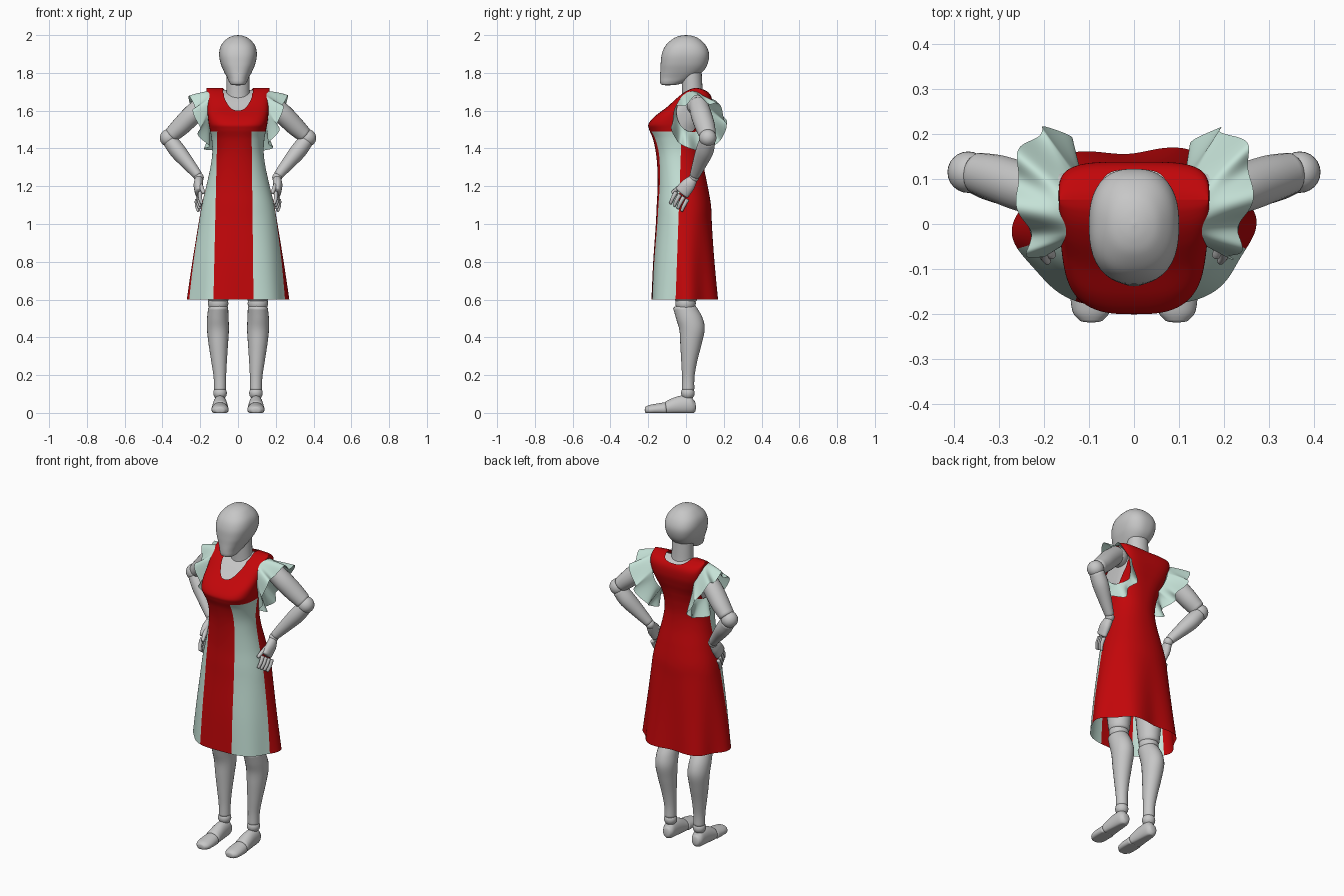
import bpy, bmesh, math
from mathutils import Vector

if "Cube" in bpy.data.objects:
    bpy.data.objects.remove(bpy.data.objects["Cube"])


def material(name, rgb):
    m = bpy.data.materials.new(name)
    m.diffuse_color = (*rgb, 1)
    m.use_nodes = True
    m.node_tree.nodes["Principled BSDF"].inputs["Base Color"].default_value = m.diffuse_color
    return m


GREY = material("mannequin grey", (0.57, 0.57, 0.57))
RED = material("dress red", (0.54, 0.002, 0.003))
MINT = material("pale mint", (0.56, 0.76, 0.68))


def finish(name, bm, *mats):
    bmesh.ops.remove_doubles(bm, verts=bm.verts, dist=1e-5)
    bmesh.ops.recalc_face_normals(bm, faces=bm.faces)
    me = bpy.data.meshes.new(name)
    bm.to_mesh(me)
    bm.free()
    for m in mats:
        me.materials.append(m)
    me.shade_smooth()
    ob = bpy.data.objects.new(name, me)
    bpy.context.collection.objects.link(ob)
    return ob


def skin(rows, cap=False):
    """Join closed rows of points into a quad surface."""
    bm = bmesh.new()
    vs = [[bm.verts.new(p) for p in r] for r in rows]
    n = len(rows[0])
    for a, b in zip(vs, vs[1:]):
        for i in range(n):
            j = (i + 1) % n
            bm.faces.new((a[i], a[j], b[j], b[i]))
    if cap:
        bm.faces.new(vs[0])
        bm.faces.new(vs[-1])
    return bm


def refine(table, k):
    """Catmull-Rom interpolation of a table of sections."""
    out = []
    last = len(table) - 1
    for i in range(last):
        p = [table[max(0, min(last, i + d))] for d in (-1, 0, 1, 2)]
        for s in range(k):
            t = s / k
            out.append([b + 0.5 * t * (c - a + t * (2*a - 5*b + 4*c - d + t * (3*(b - c) + d - a)))
                        for a, b, c, d in zip(*p)])
    out.append(list(table[-1]))
    return out


def loft(table, k, cols, fold=0.0, cap=False):
    """Sections are (z, half width, y front, y back, roundness exponent)."""
    rows = []
    for z, hw, yf, yb, n in refine(table, k):
        row = []
        for i in range(cols):
            a = 2 * math.pi * i / cols
            c, s = math.cos(a), math.sin(a)
            r = (abs(c) ** n + abs(s) ** n) ** (-1 / n)
            wave = fold * max(0, min(1, (1.05 - z) / 0.45)) * math.cos(6 * a - 0.45)
            r *= 1 + wave * (0.65 + 0.35 * s)
            row.append((hw * c * r, (yf + yb) / 2 + (yb - yf) / 2 * s * r, z))
        rows.append(row)
    return skin(rows, cap)


def tube(name, secs, hint=(1, 0, 0), k=5, cols=24, floor=None):
    """Limb through (x, y, z, radius along hint, other radius) with rounded ends."""
    secs = refine(secs, k)
    d = (Vector(secs[-1][:3]) - Vector(secs[0][:3])).normalized()
    u = Vector(hint)
    u = (u - d * u.dot(d)).normalized()
    v = d.cross(u)
    full = []
    for s, e in ((secs[0], -1), (secs[-1], 1)):
        ends = []
        for q in (1, 0.8, 0.45):
            off = Vector(s[:3]) + d * e * q * 0.35 * min(s[3], s[4])
            w = math.sqrt(max(0, 1 - q * q))
            ends.append([*off, s[3] * w, s[4] * w])
        full.append(ends)
    rows = []
    for x, y, z, ru, rv in full[0] + secs + full[1][::-1]:
        row = []
        for i in range(cols):
            a = 2 * math.pi * i / cols
            p = Vector((x, y, z)) + u * ru * math.cos(a) + v * rv * math.sin(a)
            if floor is not None:
                p.z = max(p.z, floor)
            row.append(p)
        rows.append(row)
    return finish(name, skin(rows), GREY)


def ball(name, loc, r):
    bm = bmesh.new()
    bmesh.ops.create_uvsphere(bm, u_segments=24, v_segments=14, radius=r)
    bmesh.ops.translate(bm, verts=bm.verts, vec=loc)
    finish(name, bm, GREY)


# Dress sections, hem to shoulder ridge
DRESS = [(0.60, .26, -.185, .168, 2.2), (0.80, .236, -.175, .152, 2.2), (1.00, .208, -.16, .138, 2.2),
         (1.10, .192, -.155, .132, 2.2), (1.20, .168, -.15, .115, 2.2), (1.30, .146, -.152, .095, 2.2),
         (1.38, .136, -.16, .088, 2.2), (1.45, .14, -.175, .094, 2.4), (1.50, .149, -.195, .104, 2.7),
         (1.53, .155, -.198, .112, 3), (1.57, .16, -.165, .125, 3.5), (1.62, .165, -.10, .137, 4),
         (1.67, .167, -.045, .135, 4.5), (1.70, .167, -.005, .115, 4.5), (1.716, .166, .028, .08, 4),
         (1.721, .165, .054, .054, 4)]
ARM_Y, ARM_Z, ARM_RY, ARM_RZ = 0.035, 1.595, 0.085, 0.108

bm = loft(DRESS, 8, 180, fold=0.07)
bmesh.ops.remove_doubles(bm, verts=bm.verts, dist=1e-5)


# Neck and arm openings
def opening(c):
    depth = 0.125 if c.y < 0.053 else 0.032
    neck = (c.x / 0.08) ** 2 + ((c.z - 1.725) / depth) ** 2 < 1
    arm = abs(c.x) > 0.135 and ((c.y - ARM_Y) / ARM_RY) ** 2 + ((c.z - ARM_Z) / ARM_RZ) ** 2 < 1
    return neck or arm


bmesh.ops.delete(bm, geom=[f for f in bm.faces if opening(f.calc_center_median())], context='FACES')
for _ in range(5):
    moves = {}
    for v in bm.verts:
        if v.is_boundary and v.co.z > 1.4:
            nb = [e.other_vert(v) for e in v.link_edges if e.is_boundary]
            if len(nb) == 2:
                moves[v] = (v.co * 2 + nb[0].co + nb[1].co) / 4
    for v, p in moves.items():
        v.co = p

# Panel seams cut into the dress, then coloured by side of each seam
SEAMS = [(Vector(p), Vector(n).normalized()) for p, n in (
    ((-.11, 0, 1.48), (.88, 0, -.02)), ((.072, 0, 1.48), (.88, 0, .01)),
    ((0, -.03, 1.3), (0, .7, -.025)), ((0, 0, 1.49), (0, 0, 1)))]
for p, n in SEAMS:
    bmesh.ops.bisect_plane(bm, geom=bm.verts[:] + bm.edges[:] + bm.faces[:], plane_co=p, plane_no=n)
for f in bm.faces:
    c = f.calc_center_median()
    left, right, back, yoke = [(c - p).dot(n) > 0 for p, n in SEAMS]
    f.material_index = 0 if yoke or back or (left and not right) else 1
finish("dress", bm, RED, MINT)

# Body under the dress, head and neck
body = [(z - .012, hw * .92 - .004, min(yf + .012, .052), max(yb - .012, .053), n * .85)
        for z, hw, yf, yb, n in DRESS[2:]]
finish("torso", loft(body, 5, 64, cap=True), GREY)
HEAD = [(1.734, .0, -.10, -.10, 2), (1.737, .034, -.128, -.05, 2.2), (1.75, .046, -.137, -.01, 2.3),
        (1.775, .058, -.138, .045, 2.3), (1.81, .076, -.136, .092, 2.4), (1.85, .092, -.134, .115, 2.5),
        (1.90, .10, -.128, .122, 2.5), (1.945, .09, -.108, .105, 2.4), (1.98, .06, -.07, .07, 2.2),
        (1.995, .03, -.035, .036, 2), (2.0, .0, .0, .0, 2)]
finish("head", loft(HEAD, 5, 48), GREY)
tube("neck", [(0, .04, 1.62, .066, .062), (0, .034, 1.70, .062, .055), (0, .028, 1.82, .06, .054)])


def dress_x(y, z):
    """Half width of the dress at a given depth and height."""
    for a, b in zip(DRESS, DRESS[1:]):
        if a[0] <= z <= b[0]:
            t = (z - a[0]) / (b[0] - a[0])
            _, hw, yf, yb, n = [p + (q - p) * t for p, q in zip(a, b)]
            q = min(0.85, abs((y - (yf + yb) / 2) / ((yb - yf) / 2)))
            return hw * (1 - q ** n) ** (1 / n)


for s, side in ((1, "left"), (-1, "right")):
    # Ruffled sleeve flaring from the arm opening
    rows = []
    for k in range(13):
        t = k / 12
        row = []
        for i in range(144):
            a = 2 * math.pi * i / 144
            c, sn = math.cos(a), math.sin(a)
            y, z = ARM_Y + ARM_RY * c, ARM_Z + ARM_RZ * sn
            x = dress_x(y, z)
            w = 0.024 * t * math.cos(7 * a + 0.5 + 0.6 * s)
            row.append((s * (x + t * (.055 + .04 * sn) + w * (.6 - .4 * sn)),
                        y + t * (.032 + .06 * c) + w * .2 * c,
                        z + t * (-.062 + .034 * sn) - .012 * t * t * (sn + 1) / 2 + w * (.45 + .35 * sn)))
        rows.append(row)
    finish(side + "_ruffle", skin(rows), MINT)

    # Arm
    def limb(name, secs, hint=(1, 0, 0), **kw):
        tube(side + "_" + name, [(s * q[0], *q[1:]) for q in secs], (s * hint[0], *hint[1:]), **kw)

    def joint(name, x, y, z, r):
        ball(side + "_" + name, (s * x, y, z), r)

    joint("shoulder", .165, .06, 1.63, .056)
    limb("upper_arm", [(.18, .065, 1.635, .05, .05), (.24, .08, 1.58, .053, .055),
                       (.30, .10, 1.52, .05, .053), (.348, .113, 1.475, .042, .046)])
    joint("elbow", .368, .115, 1.456, .046)
    limb("forearm", [(.358, .113, 1.438, .04, .043), (.318, .098, 1.385, .043, .047),
                     (.26, .07, 1.315, .034, .037), (.213, .047, 1.258, .025, .027)])
    joint("wrist", .207, .042, 1.246, .026)
    limb("palm", [(.207, .036, 1.236, .022, .026), (.21, .01, 1.205, .025, .038),
                  (.208, -.022, 1.165, .02, .04)])
    # Fingers and thumb
    for k in range(4):
        x, y, z = .2 + .006 * k, -.053 + .02 * k, 1.168 - .013 * k
        limb(f"finger_{k + 1}", [(x, y, z, .011, .011), (x, y - .018, z - .032, .010, .010),
                                 (x - .008, y - .03, z - .06, .008, .008)], k=3, cols=12)
    limb("thumb", [(.205, .0, 1.215, .013, .013), (.192, -.04, 1.19, .012, .012),
                   (.182, -.072, 1.165, .009, .009)], k=3, cols=12)

    # Leg
    limb("thigh", [(.105, .0, .60, .056, .06), (.105, .0, .75, .07, .075), (.10, .0, 1.02, .085, .09)])
    joint("knee", .105, -.002, .58, .054)
    limb("shin", [(.105, -.005, .555, .053, .063), (.107, .018, .50, .057, .07),
                  (.106, .032, .44, .058, .067), (.104, .026, .36, .051, .056),
                  (.10, .017, .27, .041, .042), (.096, .012, .19, .033, .033),
                  (.095, .011, .125, .032, .033)])
    joint("ankle", .095, .01, .105, .036)
    limb("foot", [(.095, .043, .036, .026, .032), (.095, .022, .042, .035, .05),
                  (.095, -.04, .038, .039, .05), (.095, -.10, .026, .043, .038)], floor=0)
    limb("toes", [(.095, -.11, .02, .044, .036), (.095, -.16, .018, .046, .03),
                  (.095, -.195, .015, .041, .026), (.095, -.212, .014, .028, .019)], floor=0)
